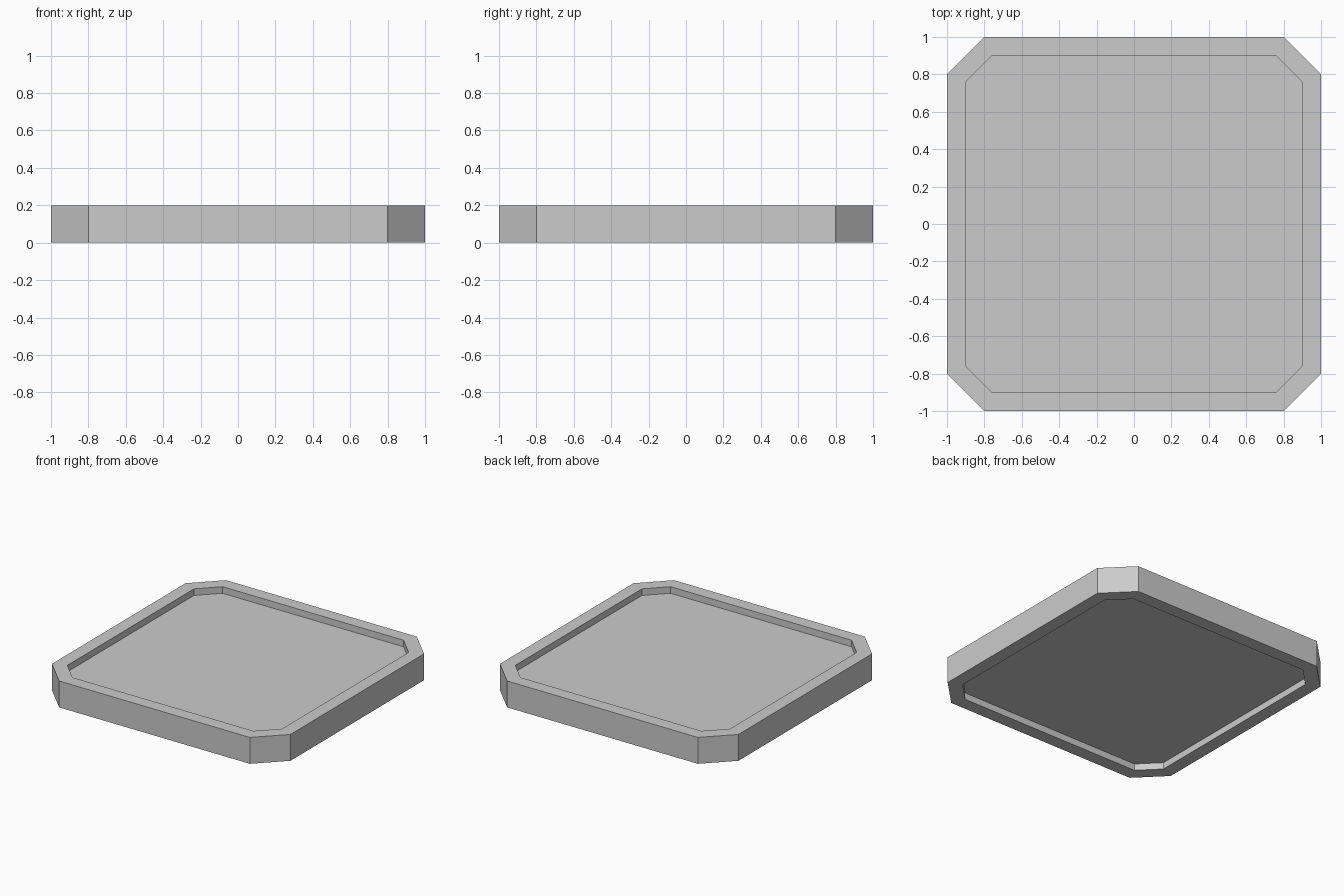
import bpy
import bmesh

HALF, CUT, HEIGHT = 1.0, 0.8, 0.2
RIM, RECESS = 0.1, 0.05

cube = bpy.data.objects.get("Cube")
if cube:
    bpy.data.objects.remove(cube, do_unlink=True)

# Single grey material
grey = bpy.data.materials.new("light_grey")
grey.use_nodes = True
colour = (0.6, 0.6, 0.6, 1.0)
grey.diffuse_color = colour
grey.node_tree.nodes["Principled BSDF"].inputs["Base Color"].default_value = colour

bm = bmesh.new()

# Square slab outline with clipped corners, counter-clockwise
outline = []
for sx, sy in ((1, 1), (-1, 1), (-1, -1), (1, -1)):
    pair = [(sx * HALF, sy * CUT), (sx * CUT, sy * HALF)]
    outline += pair if sx * sy > 0 else pair[::-1]
base = bm.faces.new([bm.verts.new((x, y, 0)) for x, y in outline])

# Raise the slab
raised = bmesh.ops.extrude_face_region(bm, geom=[base], use_keep_orig=True)
top_verts = [v for v in raised["geom"] if isinstance(v, bmesh.types.BMVert)]
bmesh.ops.translate(bm, verts=top_verts, vec=(0, 0, HEIGHT))
bmesh.ops.recalc_face_normals(bm, faces=bm.faces)
bm.normal_update()

# Rim and sunken panel on the top and the underside
for panel in [f for f in bm.faces if abs(f.normal.z) > 0.9]:
    inward = -RECESS * panel.normal
    bmesh.ops.inset_region(bm, faces=[panel], thickness=RIM, use_even_offset=True)
    bmesh.ops.inset_individual(bm, faces=[panel], thickness=0)
    bmesh.ops.translate(bm, verts=panel.verts, vec=inward)

bmesh.ops.recalc_face_normals(bm, faces=bm.faces)
mesh = bpy.data.meshes.new("tile_slab")
bm.to_mesh(mesh)
bm.free()
mesh.materials.append(grey)
bpy.context.collection.objects.link(bpy.data.objects.new("tile_slab", mesh))
